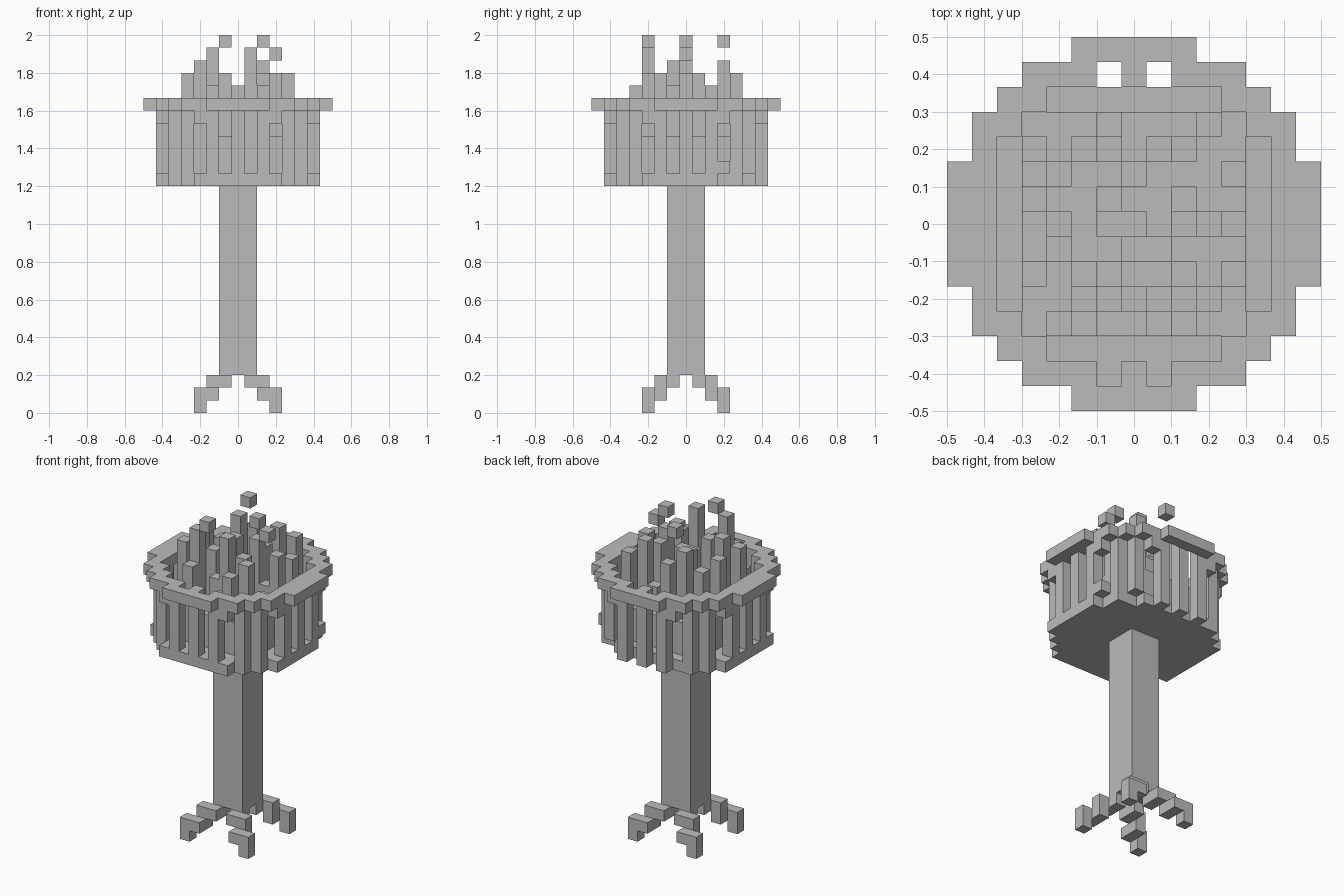
import bpy
import bmesh
from mathutils import Vector

CELL = 1 / 15

old = bpy.data.objects.get("Cube")
if old:
    bpy.data.objects.remove(old, do_unlink=True)

grey = bpy.data.materials.new("plain_grey")
grey.use_nodes = True
grey.diffuse_color = (0.5, 0.5, 0.5, 1)
grey.node_tree.nodes["Principled BSDF"].inputs["Base Color"].default_value = (0.5, 0.5, 0.5, 1)


def disc(inner, outer):
    """Grid cells whose squared distance from the axis is in a range."""
    return {(i, j) for i in range(-7, 8) for j in range(-7, 8)
            if inner <= i * i + j * j <= outer}


def stack(cells, low, high):
    return {(i, j, k) for i, j in cells for k in range(low, high)}


parts = {}

# Four stepped roots, mirrored to the corners of the shaft
path = [(1, 1, 2), (1, 2, 2), (2, 2, 2), (2, 2, 1), (2, 3, 1), (3, 3, 1), (3, 3, 0)]
for side, sx in (("left", 1), ("right", -1)):
    for end, sy in (("back", 1), ("front", -1)):
        parts[f"{end}_{side}_root"] = {(i * sx, j * sy, k) for i, j, k in path}

# Square shaft
parts["shaft"] = stack({(i, j) for i in (-1, 0, 1) for j in (-1, 0, 1)}, 3, 18)

# Basket floor, broken along the back edge
broken = {(1, 6), (-1, 6), (3, 6), (-3, 6), (6, 3), (4, 5)}
parts["basket_floor"] = stack(disc(0, 45) - broken, 18, 19)

# Basket bars: gaps on the odd cells of each side, with short lintels at the ends
bars = set()
for i, j in disc(36, 45):
    along = min(abs(i), abs(j)) if max(abs(i), abs(j)) == 6 else 0
    if along == 3:
        bars.add((i, j, 23))
    elif along != 1:
        bars |= stack({(i, j)}, 19, 24)
bars.add((6, 3, 19))
parts["basket_bars"] = bars

# Rim, notched at front and back
notches = {(i, j) for i in (-1, 1) for j in (-6, 6)}
parts["basket_rim"] = stack(disc(36, 56) - notches, 24, 25)

# Flame columns: one digit per column, back row first
rows = ["333833383", "539335933", "373363337",
        "833833833", "353553958", "393377333",
        "835833835", "339369383", "357335733"]
flames = set()
for r, row in enumerate(rows):
    for c, height in enumerate(row):
        flames |= stack({(c - 4, 4 - r)}, 19, 19 + int(height))
flames |= {(-2, -3, 28), (1, -3, 28)}
parts["flame_columns"] = flames

# Loose sparks above the flames
parts["sparks"] = {(-1, 3, 29), (-1, -3, 29), (2, 0, 29), (3, 0, 28)}

occupied = set().union(*parts.values())
axes = [Vector(a) for a in ((1, 0, 0), (0, 1, 0), (0, 0, 1))]


def build(name, cells):
    """Blocky mesh with only the exposed cell sides."""
    bm = bmesh.new()
    for cell in sorted(cells):
        centre = Vector(cell) + Vector((0, 0, 0.5))
        for a in range(3):
            u, v = axes[(a + 1) % 3] / 2, axes[(a + 2) % 3] / 2
            for sign in (1, -1):
                n = axes[a] * sign
                if tuple(int(p + q) for p, q in zip(cell, n)) in occupied:
                    continue
                mid = centre + n / 2
                w = v * sign
                corners = (mid - u - w, mid + u - w, mid + u + w, mid - u + w)
                bm.faces.new([bm.verts.new(p * CELL) for p in corners])
    bmesh.ops.remove_doubles(bm, verts=bm.verts, dist=CELL / 100)
    bmesh.ops.dissolve_limit(bm, angle_limit=0.01, verts=bm.verts, edges=bm.edges)
    mesh = bpy.data.meshes.new(name)
    bm.to_mesh(mesh)
    bm.free()
    mesh.materials.append(grey)
    bpy.context.collection.objects.link(bpy.data.objects.new(name, mesh))


for name, cells in parts.items():
    build(name, cells)
